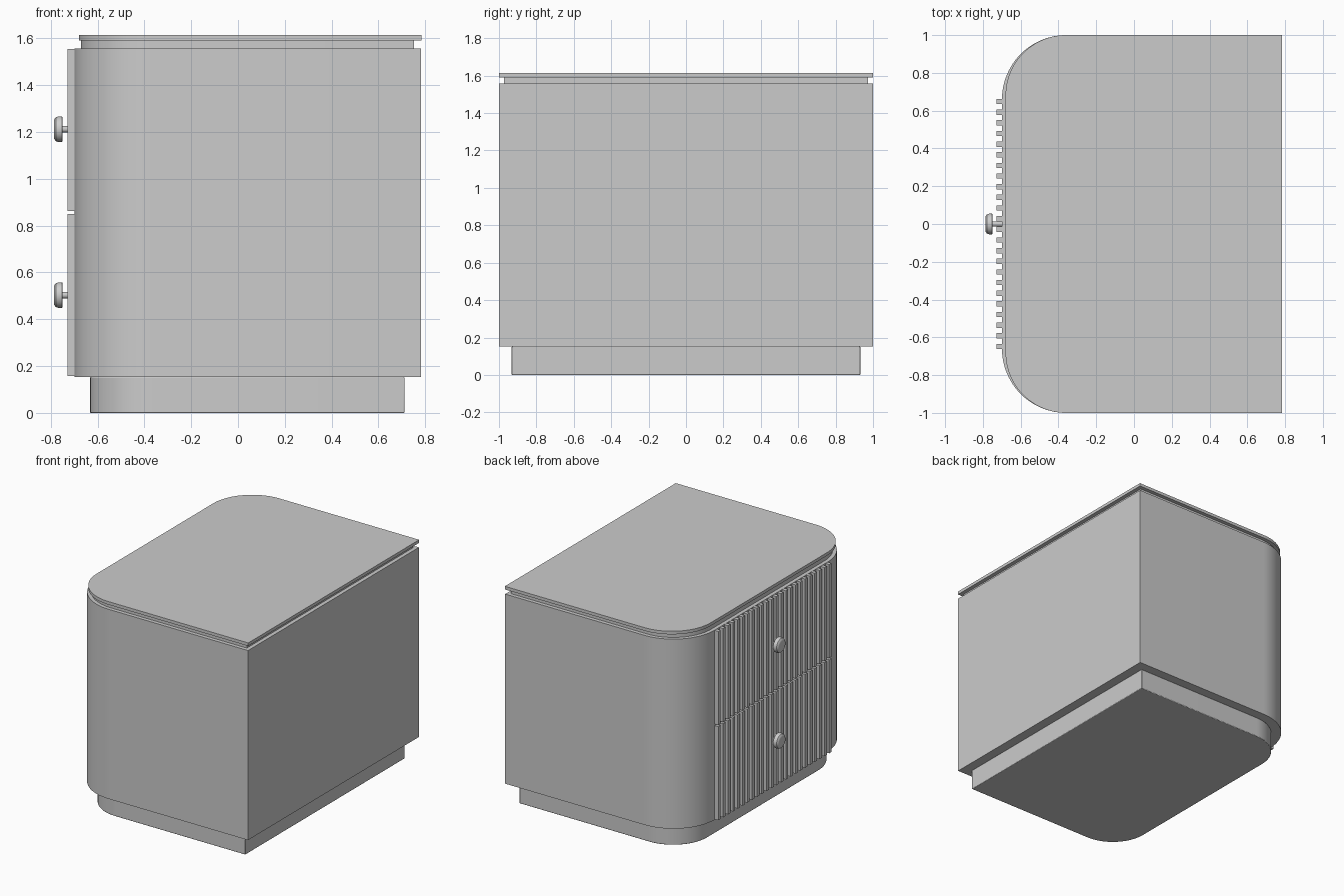
import bpy, bmesh, math
from mathutils import Matrix

if "Cube" in bpy.data.objects:
    bpy.data.objects.remove(bpy.data.objects["Cube"])


def finish(bm, name, smooth=True):
    bmesh.ops.recalc_face_normals(bm, faces=bm.faces[:])
    me = bpy.data.meshes.new(name)
    bm.to_mesh(me)
    bm.free()
    ob = bpy.data.objects.new(name, me)
    bpy.context.collection.objects.link(ob)
    if smooth:
        bpy.ops.object.select_all(action='DESELECT')
        bpy.context.view_layer.objects.active = ob
        ob.select_set(True)
        bpy.ops.object.shade_smooth_by_angle(angle=math.radians(30))
    return ob


def d_slab(name, x0, x1, hy, z0, z1, r, bevel=0.0, steps=24):
    """Slab whose two corners on the -x side are rounded."""
    pts = [(x1, -hy), (x1, hy)]
    for sign, start in ((1, 90), (-1, 180)):
        for i in range(steps + 1):
            a = math.radians(start + 90 * i / steps)
            pts.append((x0 + r + r * math.cos(a), sign * (hy - r) + r * math.sin(a)))
    bm = bmesh.new()
    face = bm.faces.new([bm.verts.new((x, y, z0)) for x, y in pts])
    ext = bmesh.ops.extrude_face_region(bm, geom=[face])
    verts = [g for g in ext['geom'] if isinstance(g, bmesh.types.BMVert)]
    bmesh.ops.translate(bm, verts=verts, vec=(0, 0, z1 - z0))
    ob = finish(bm, name)
    if bevel:
        mod = ob.modifiers.new("edge_bevel", 'BEVEL')
        mod.width = bevel
        mod.segments = 2
        mod.limit_method = 'ANGLE'
    return ob


# Carcass layers, bottom to top
d_slab("plinth", -0.632, 0.712, 0.932, 0.0, 0.153, 0.28, bevel=0.004)
d_slab("cabinet_body", -0.699, 0.782, 1.0, 0.153, 1.557, 0.34)
d_slab("shadow_gap_neck", -0.671, 0.753, 0.972, 1.557, 1.591, 0.31)
d_slab("top_panel", -0.68, 0.784, 1.0, 1.591, 1.614, 0.32)


# Fluted drawer fronts: one object of vertical slats per drawer
def drawer_slats(name, z0, z1, count=24, span=1.297):
    bm = bmesh.new()
    for i in range(count):
        y = -span / 2 + span * i / (count - 1)
        m = Matrix.Translation((-0.713, y, (z0 + z1) / 2)) @ Matrix.Diagonal((0.032, 0.028, z1 - z0, 1))
        bmesh.ops.create_cube(bm, size=1, matrix=m)
    finish(bm, name, smooth=False)


# Round knob: profile (distance along -x, radius) spun about the x axis
def knob(name, z, sides=32):
    profile = [(0.70, 0.014), (0.749, 0.014), (0.749, 0.050), (0.752, 0.055),
               (0.766, 0.055), (0.778, 0.051), (0.785, 0.042), (0.787, 0.034)]
    bm = bmesh.new()
    rings = []
    for d, r in profile:
        rings.append([bm.verts.new((-d, r * math.cos(math.tau * i / sides),
                                    z + r * math.sin(math.tau * i / sides))) for i in range(sides)])
    for a, b in zip(rings, rings[1:]):
        for i in range(sides):
            j = (i + 1) % sides
            bm.faces.new((a[i], a[j], b[j], b[i]))
    bm.faces.new(rings[0])
    bm.faces.new(rings[-1])
    finish(bm, name)


for label, z0, z1, knob_z in (("lower", 0.157, 0.850, 0.503), ("upper", 0.862, 1.555, 1.212)):
    drawer_slats(label + "_drawer_slats", z0, z1)
    knob(label + "_drawer_knob", knob_z)
